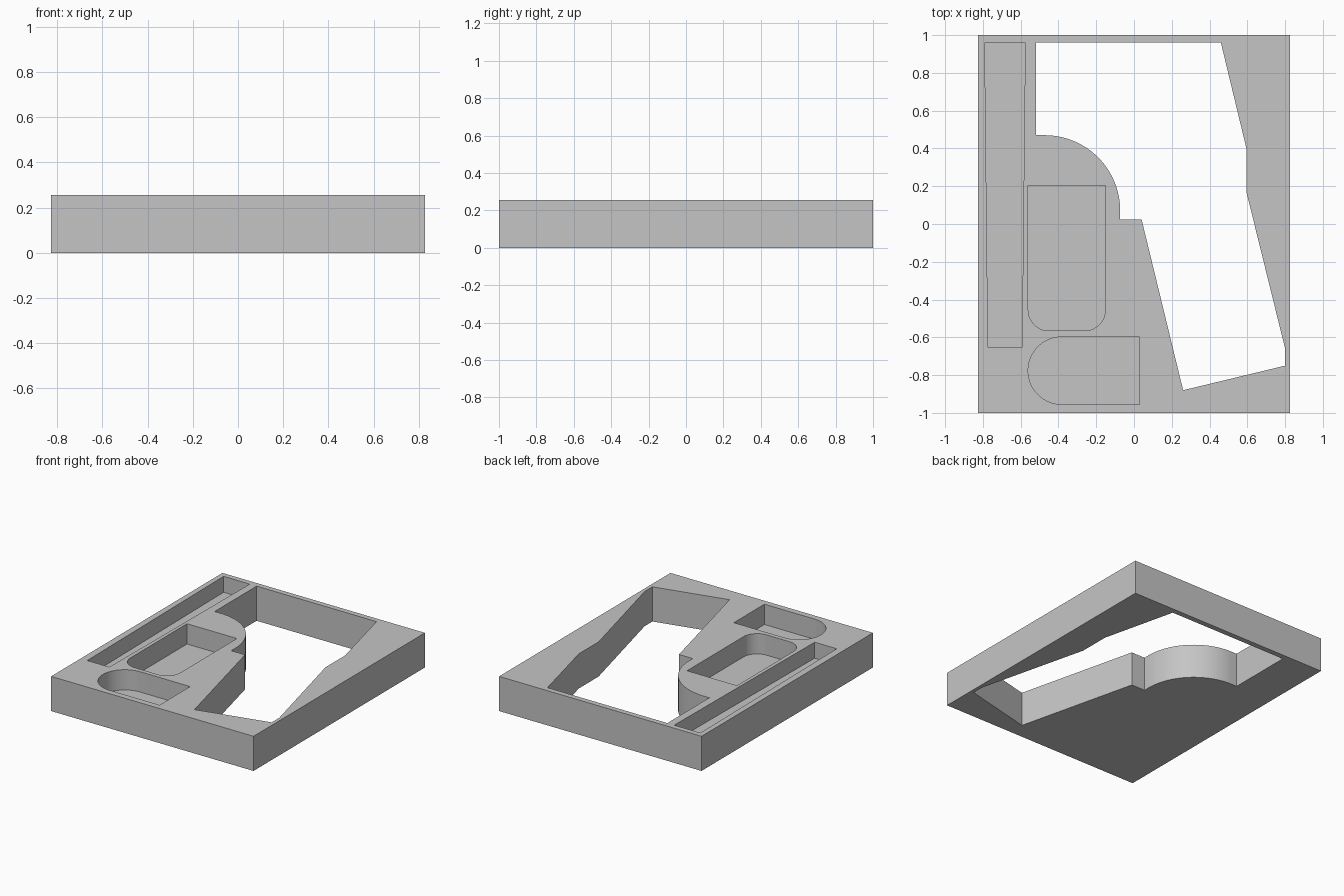
import bpy, bmesh, math

if "Cube" in bpy.data.objects:
    bpy.data.objects.remove(bpy.data.objects["Cube"])

HEIGHT = 0.256

grey = bpy.data.materials.new("plain grey")
grey.diffuse_color = (0.56, 0.56, 0.56, 1)
grey.use_nodes = True
grey.node_tree.nodes["Principled BSDF"].inputs["Base Color"].default_value = grey.diffuse_color


def arc(cx, cy, r, start, end, steps=20):
    """Points along a circular arc, angles in degrees."""
    return [(cx + r * math.cos(math.radians(start + (end - start) * i / steps)),
             cy + r * math.sin(math.radians(start + (end - start) * i / steps)))
            for i in range(steps + 1)]


def prism(name, outline, z0, z1):
    """Extrude a closed outline from z0 up to z1."""
    bm = bmesh.new()
    face = bm.faces.new([bm.verts.new((x, y, z0)) for x, y in outline])
    ext = bmesh.ops.extrude_face_region(bm, geom=[face])
    for v in ext["geom"]:
        if isinstance(v, bmesh.types.BMVert):
            v.co.z = z1
    bmesh.ops.recalc_face_normals(bm, faces=bm.faces)
    mesh = bpy.data.meshes.new(name)
    bm.to_mesh(mesh)
    bm.free()
    mesh.materials.append(grey)
    obj = bpy.data.objects.new(name, mesh)
    bpy.context.collection.objects.link(obj)
    return obj


# Solid tray block
tray = prism("tray", [(-0.827, -1), (0.827, -1), (0.827, 1), (-0.827, 1)], 0, HEIGHT)

# Large angular opening that goes right through, with a quarter-round side
opening = [(-0.52, 0.96), (0.46, 0.96), (0.595, 0.40), (0.595, 0.17),
           (0.80, -0.66), (0.80, -0.75), (0.26, -0.88), (0.04, 0.025),
           (-0.073, 0.025)] + arc(-0.473, 0.07, 0.40, 0, 90, 32) + [(-0.52, 0.47)]

# Long, slightly tapered slot
slot = [(-0.79, 0.96), (-0.773, -0.655), (-0.593, -0.655), (-0.576, 0.96)]

# Pocket with two rounded front corners
rounded = ([(-0.56, 0.205)] + arc(-0.45, -0.455, 0.11, 180, 270)
           + arc(-0.262, -0.455, 0.11, 270, 360) + [(-0.152, 0.205)])

# Pocket with one half-round end
half_round = [(0.028, -0.955), (0.028, -0.598)] + arc(-0.382, -0.7765, 0.1785, 90, 270, 40)

# Cut each recess out of the block: outline and floor height
recesses = [("opening_cutter", opening, -0.1),
            ("slot_cutter", slot, HEIGHT - 0.118),
            ("rounded_pocket_cutter", rounded, HEIGHT - 0.15),
            ("half_round_pocket_cutter", half_round, HEIGHT - 0.15)]
bpy.context.view_layer.objects.active = tray
tray.select_set(True)
for name, outline, floor in recesses:
    cutter = prism(name, outline, floor, HEIGHT + 0.1)
    mod = tray.modifiers.new(name, "BOOLEAN")
    mod.operation = "DIFFERENCE"
    mod.solver = "EXACT"
    mod.object = cutter
    bpy.ops.object.modifier_apply(modifier=mod.name)
    bpy.data.objects.remove(cutter)

# Smooth the curved walls, keep every edge crisp
bpy.ops.object.shade_smooth_by_angle(angle=math.radians(30))
